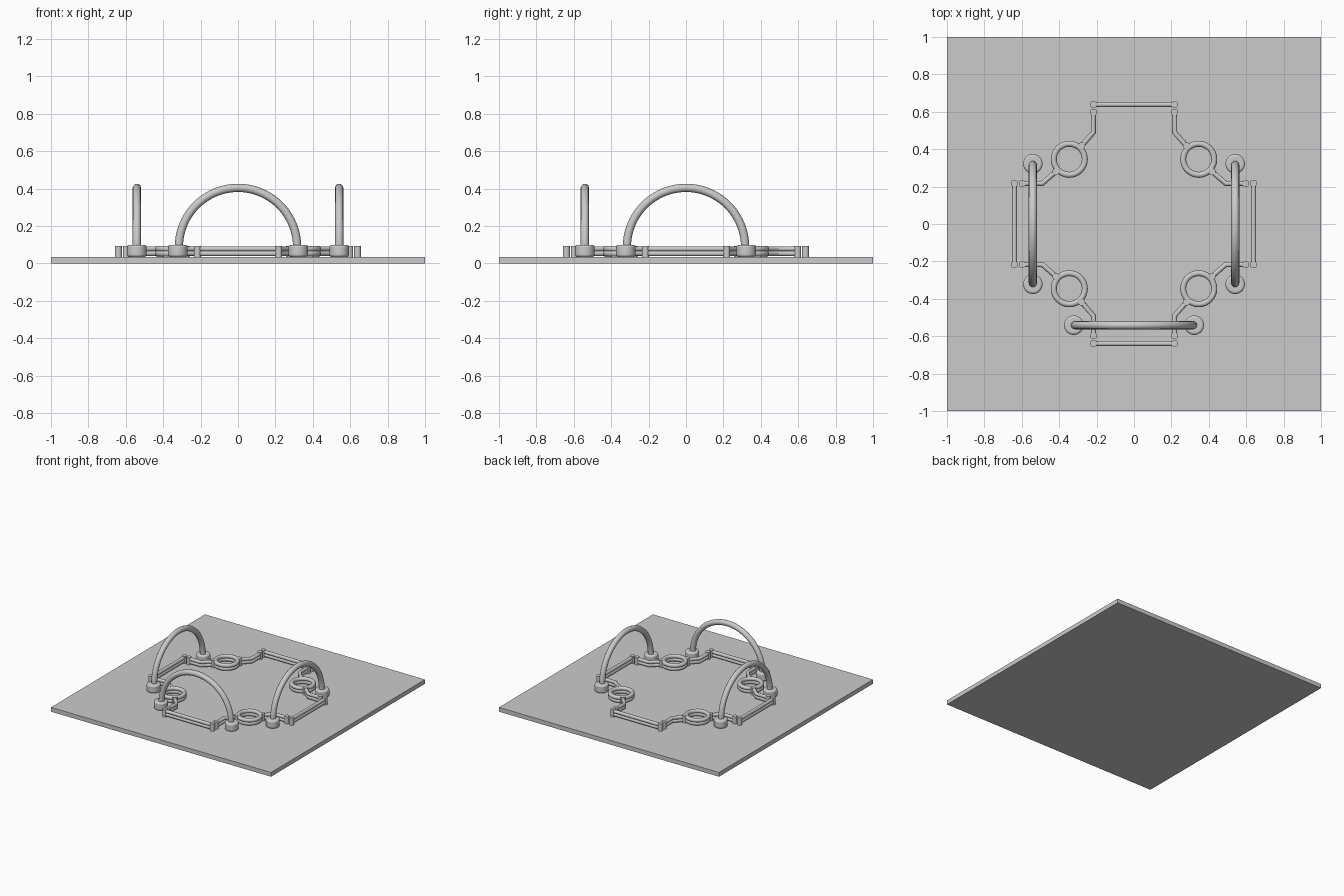
import bpy
from math import sin, cos, pi, radians

if "Cube" in bpy.data.objects:
    bpy.data.objects.remove(bpy.data.objects["Cube"])

PLATE_TOP = 0.035
LEVELS = (0.053, 0.078)          # heights of the two stacked rails
ROT = [lambda x, y: (x, y), lambda x, y: (-y, x),
       lambda x, y: (-x, -y), lambda x, y: (y, -x)]


def smooth(ob):
    bpy.context.view_layer.objects.active = ob
    bpy.ops.object.select_all(action='DESELECT')
    ob.select_set(True)
    bpy.ops.object.shade_smooth_by_angle(angle=radians(35))


def cylinder(name, x, y, r, z0, z1, bevel=0.0):
    bpy.ops.mesh.primitive_cylinder_add(vertices=32, radius=r, depth=z1 - z0,
                                        location=(x, y, (z0 + z1) / 2))
    ob = bpy.context.object
    ob.name = name
    if bevel:
        m = ob.modifiers.new("bevel", 'BEVEL')
        m.width, m.segments = bevel, 3
    smooth(ob)


def tube(name, pts, r):
    cu = bpy.data.curves.new(name, 'CURVE')
    cu.dimensions = '3D'
    cu.bevel_depth, cu.bevel_resolution, cu.use_fill_caps = r, 4, True
    sp = cu.splines.new('POLY')
    sp.points.add(len(pts) - 1)
    for p, co in zip(sp.points, pts):
        p.co = (*co, 1)
    ob = bpy.data.objects.new(name, cu)
    bpy.context.collection.objects.link(ob)
    bpy.ops.object.select_all(action='DESELECT')
    bpy.context.view_layer.objects.active = ob
    ob.select_set(True)
    bpy.ops.object.convert(target='MESH')
    smooth(bpy.context.object)


# Ground plate
bpy.ops.mesh.primitive_cube_add(size=1, location=(0, 0, PLATE_TOP / 2))
plate = bpy.context.object
plate.name = "base_plate"
plate.scale = (2, 2, PLATE_TOP)

corner = [(0.217, 0.597), (0.217, 0.49), (0.28, 0.418)]
for i, rot in enumerate(ROT):
    # Straight gate: two stacked rails between two posts
    for z in LEVELS:
        tube("gate_rail", [(*rot(x, 0.639), z) for x in (-0.217, 0.217)], 0.014)
    for x in (-0.217, 0.217):
        cylinder("gate_post", *rot(x, 0.639), 0.019, PLATE_TOP, 0.094)

    # Bent fence pieces either side of the corner ring
    for path in (corner, [(y, x) for x, y in corner]):
        for z in LEVELS:
            tube("fence_rail", [(*rot(x, y), z) for x, y in path], 0.014)
        for x, y in (path[0], path[-1]):
            cylinder("fence_post", *rot(x, y), 0.019, PLATE_TOP, 0.094)

    # Corner ring of two stacked hoops
    for z in LEVELS:
        bpy.ops.mesh.primitive_torus_add(major_radius=0.083, minor_radius=0.016,
                                         major_segments=48, minor_segments=14,
                                         location=(*rot(0.346, 0.346), z))
        bpy.context.object.name = "corner_ring"
        smooth(bpy.context.object)

# Three arches with socket feet: left, front and right
R = 0.316
for rot in ROT[1:]:
    arc = [(R * cos(pi * k / 48), R * sin(pi * k / 48)) for k in range(49)]
    pts = [(R, 0.05)] + [(h, 0.088 + v) for h, v in arc] + [(-R, 0.05)]
    tube("arch", [(*rot(h, 0.541), z) for h, z in pts], 0.022)
    for h in (-0.322, 0.322):
        cylinder("arch_foot", *rot(h, 0.541), 0.052, PLATE_TOP, 0.1, 0.012)
